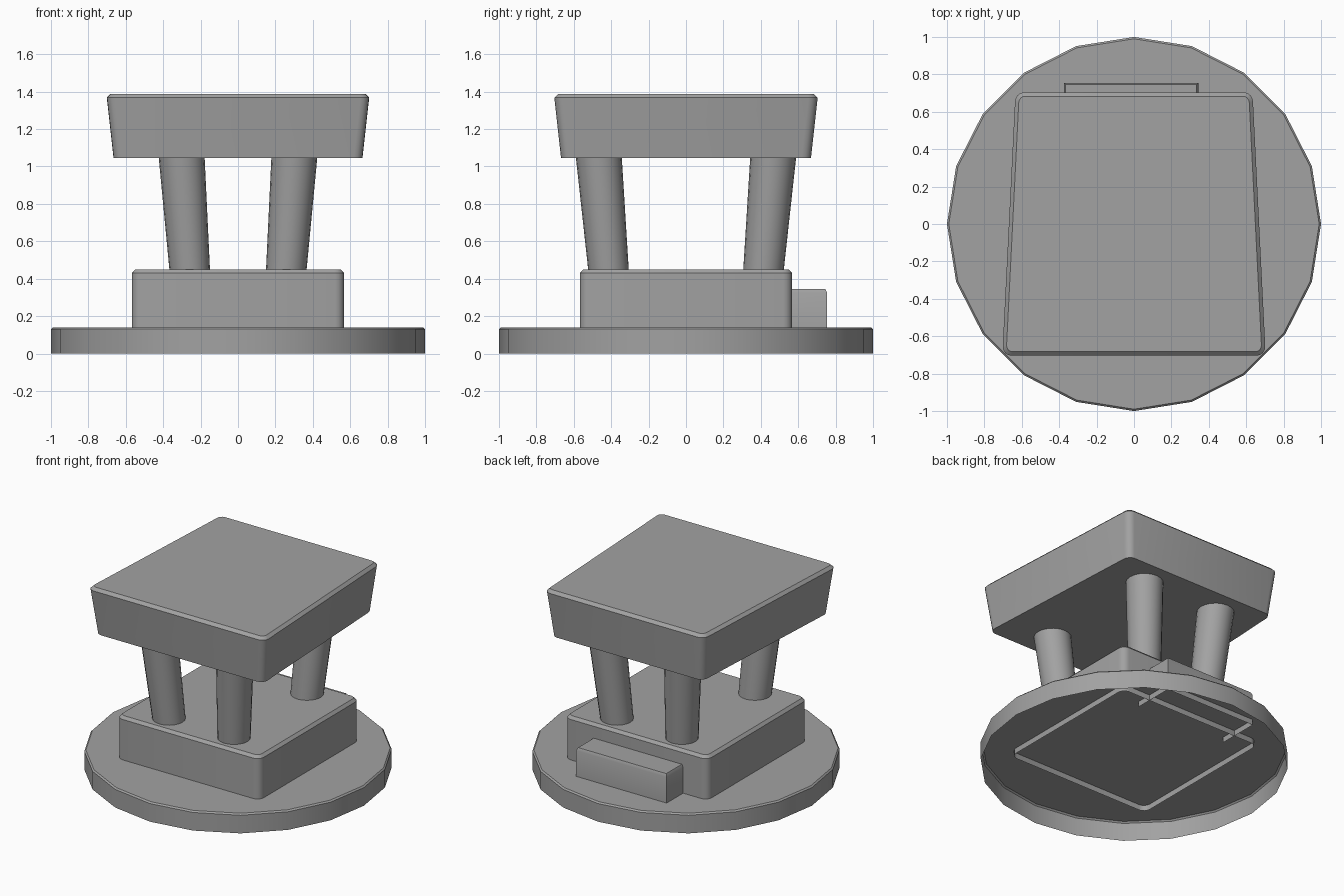
import bpy
import bmesh
from math import sin, cos, pi, radians

old = bpy.data.objects.get("Cube")
if old:
    bpy.data.objects.remove(old, do_unlink=True)

grey = bpy.data.materials.new("plain grey")
grey.use_nodes = True
colour = (0.36, 0.36, 0.36, 1)
grey.diffuse_color = colour
grey.node_tree.nodes["Principled BSDF"].inputs["Base Color"].default_value = colour


def loft(name, rings, bottom=False, top=True, open_front=False):
    """Skin a stack of equal-count rings, each counter-clockwise from above."""
    bm = bmesh.new()
    loops = [[bm.verts.new(p) for p in ring] for ring in rings]
    n = len(loops[0])
    for low, high in zip(loops, loops[1:]):
        for i in range(n):
            j = (i + 1) % n
            bm.faces.new((low[i], low[j], high[j], high[i]))
    if top:
        bm.faces.new(loops[-1])
    if bottom:
        bm.faces.new(loops[0][::-1])
    bm.normal_update()
    if open_front:
        front = [f for f in bm.faces if f.normal.y < -0.5]
        bmesh.ops.delete(bm, geom=front, context='FACES')
    mesh = bpy.data.meshes.new(name)
    bm.to_mesh(mesh)
    bm.free()
    mesh.materials.append(grey)
    obj = bpy.data.objects.new(name, mesh)
    bpy.context.collection.objects.link(obj)
    bpy.ops.object.select_all(action='DESELECT')
    obj.select_set(True)
    bpy.context.view_layer.objects.active = obj
    bpy.ops.object.shade_smooth_by_angle(angle=radians(30))
    return obj


def circle(x, y, z, r, n=20):
    return [(x + r * cos(2 * pi * i / n), y + r * sin(2 * pi * i / n), z) for i in range(n)]


def rounded(z, half, radius, back=1.0, steps=4):
    """Rounded square whose back edge is narrowed by the factor back."""
    points = []
    for corner, (sx, sy) in enumerate(((1, 1), (-1, 1), (-1, -1), (1, -1))):
        for k in range(steps + 1):
            a = (corner + k / steps) * pi / 2
            x = sx * (half - radius) + radius * cos(a)
            y = sy * (half - radius) + radius * sin(a)
            t = (y + half) / (2 * half)
            points.append((x * (1 + (back - 1) * t), y, z))
    return points


def rectangle(z, x0, x1, y0, y1):
    return [(x0, y0, z), (x1, y0, z), (x1, y1, z), (x0, y1, z)]


# Round base plate, hollow underneath
loft("base_plate", [circle(0, 0, 0, 1), circle(0, 0, 0.13, 1), circle(0, 0, 0.14, 0.99)])

# Square plinth with a chamfered top
loft("plinth", [rounded(0.1, 0.568, 0.05), rounded(0.43, 0.568, 0.05),
                rounded(0.45, 0.55, 0.035)])

# Low block against the back of the plinth
loft("back_block", [rectangle(0.1, -0.375, 0.345, 0.455, 0.755),
                    rectangle(0.325, -0.375, 0.345, 0.455, 0.755),
                    rectangle(0.345, -0.365, 0.335, 0.455, 0.745)], open_front=True)

# Four legs, splayed and widening upwards
for side, sx in (("left", 1), ("right", -1)):
    for end, sy in (("front", -1), ("back", 1)):
        loft(f"{end}_{side}_leg", [circle(sx * 0.257, sy * 0.413, 0.43, 0.108),
                                   circle(sx * 0.302, sy * 0.467, 1.06, 0.123)], bottom=True)

# Flared top slab, narrower at the back
loft("top_slab", [rounded(1.045, 0.668, 0.05, 0.9), rounded(1.368, 0.704, 0.05, 0.9),
                  rounded(1.388, 0.683, 0.035, 0.9)], bottom=True)
